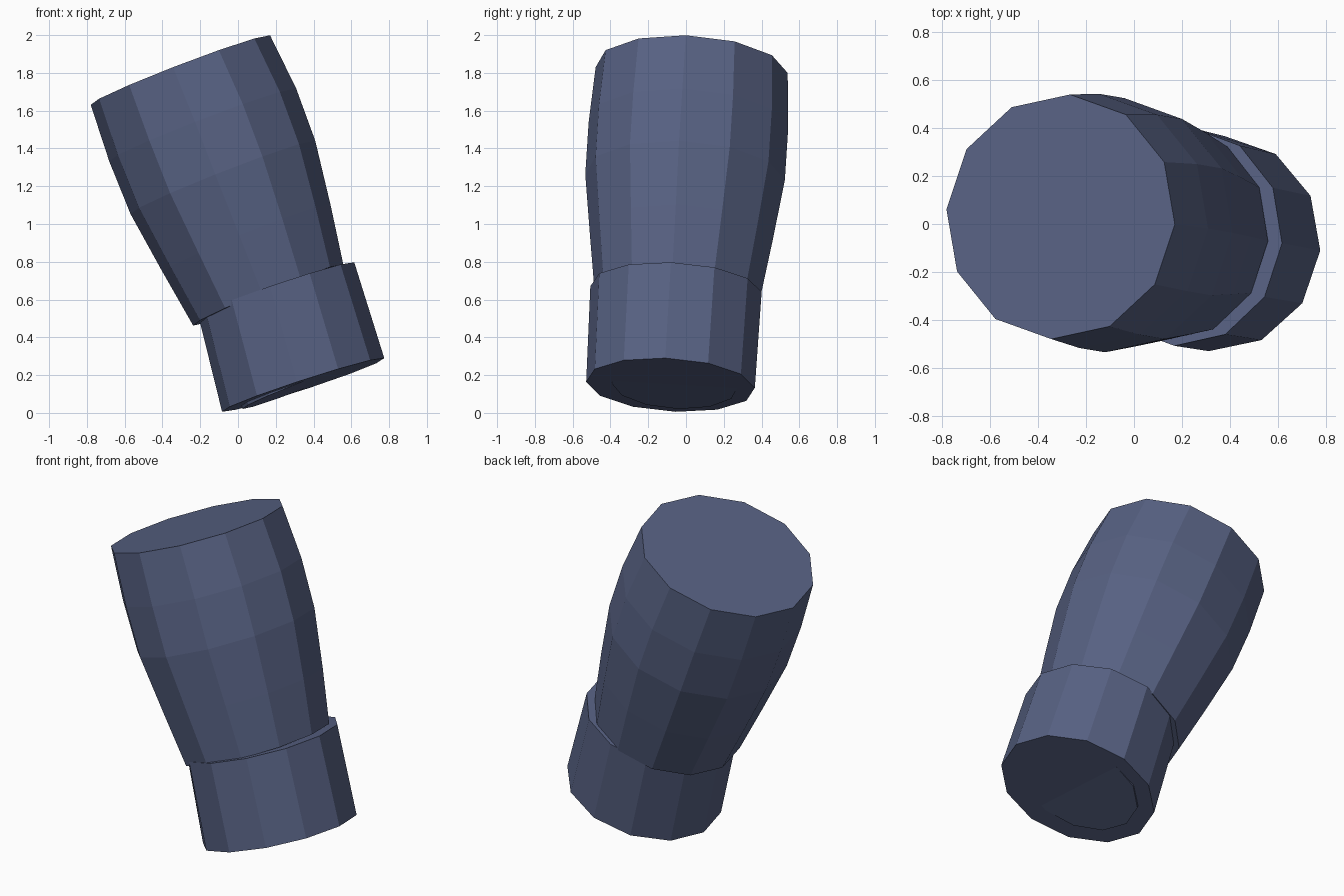
import bpy, bmesh, math
from mathutils import Vector

if "Cube" in bpy.data.objects:
    bpy.data.objects.remove(bpy.data.objects["Cube"])

SIDES = 12

cloth = bpy.data.materials.new("slate_blue")
cloth.diffuse_color = (0.095, 0.12, 0.225, 1)
cloth.use_nodes = True
cloth.node_tree.nodes["Principled BSDF"].inputs["Base Color"].default_value = cloth.diffuse_color


def ring(centre, slope, r_long, r_side):
    """Tilted twelve-sided ring; slope is the rise of its plane along x."""
    u = Vector((1, -0.065, slope)).normalized()
    v = Vector((-slope, 0.06, 1)).cross(u).normalized()
    points = []
    for i in range(SIDES):
        a = math.tau * i / SIDES
        points.append(Vector(centre) + u * r_long * math.cos(a) + v * r_side * math.sin(a))
    return points


def loft(name, rings):
    """Closed flat-shaded tube through the rings, from bottom to top."""
    bm = bmesh.new()
    loops = [[bm.verts.new(p) for p in ring(*r)] for r in rings]
    for low, high in zip(loops, loops[1:]):
        for i in range(SIDES):
            j = (i + 1) % SIDES
            bm.faces.new((low[i], low[j], high[j], high[i]))
    bm.faces.new(loops[0][::-1])
    bm.faces.new(loops[-1])
    bmesh.ops.recalc_face_normals(bm, faces=bm.faces)
    mesh = bpy.data.meshes.new(name)
    bm.to_mesh(mesh)
    bm.free()
    mesh.materials.append(cloth)
    bpy.context.collection.objects.link(bpy.data.objects.new(name, mesh))


# Bulging sleeve
loft("sleeve", [
    ((0.16, -0.045, 0.625), 0.41, 0.43, 0.44),
    ((0.045, -0.025, 0.925), 0.405, 0.48, 0.485),
    ((-0.08, -0.005, 1.247), 0.398, 0.527, 0.53),
    ((-0.187, 0.013, 1.525), 0.39, 0.532, 0.53),
    ((-0.305, 0.03, 1.815), 0.388, 0.51, 0.51),
])

# Slightly wider cuff around the lower end
loft("cuff", [
    ((0.345, -0.082, 0.148), 0.331, 0.453, 0.448),
    ((0.203, -0.053, 0.655), 0.345, 0.437, 0.455),
])

# Wrist core just showing through the underside of the cuff
loft("wrist_core", [
    ((0.345, -0.06, 0.146), 0.39, 0.345, 0.335),
    ((0.25, -0.055, 0.45), 0.39, 0.345, 0.335),
])
